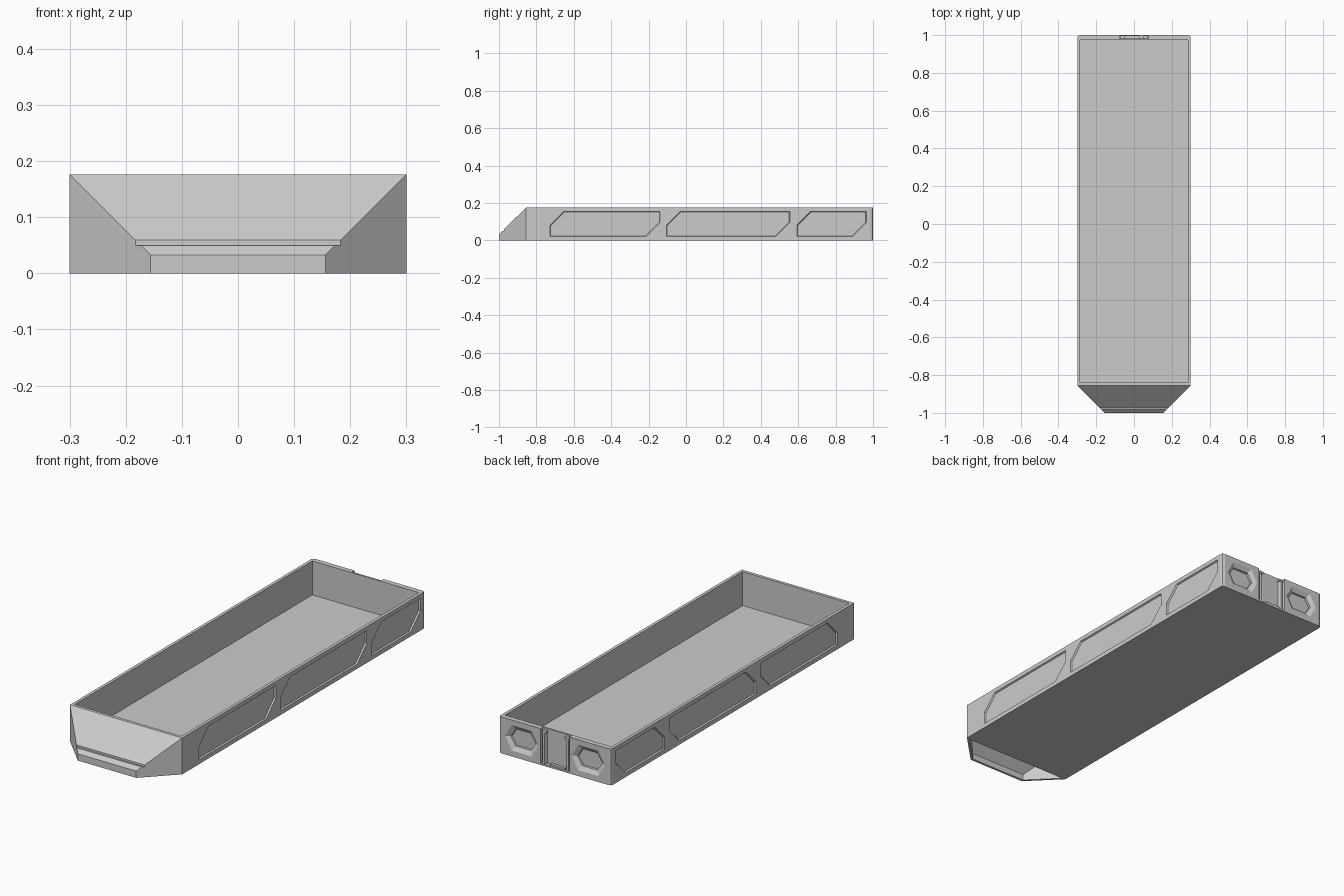
import bpy, bmesh

if "Cube" in bpy.data.objects:
    bpy.data.objects.remove(bpy.data.objects["Cube"])


def loft(name, ring_a, ring_b):
    """Closed solid between two rings with equal point counts."""
    bm = bmesh.new()
    a = [bm.verts.new(p) for p in ring_a]
    b = [bm.verts.new(p) for p in ring_b]
    n = len(a)
    bm.faces.new(a)
    bm.faces.new(b[::-1])
    for i in range(n):
        j = (i + 1) % n
        bm.faces.new((a[j], a[i], b[i], b[j]))
    bmesh.ops.recalc_face_normals(bm, faces=bm.faces)
    me = bpy.data.meshes.new(name)
    bm.to_mesh(me)
    bm.free()
    ob = bpy.data.objects.new(name, me)
    bpy.context.collection.objects.link(ob)
    return ob


def box(name, x0, x1, y0, y1, z0, z1):
    ring = [(x0, y0), (x1, y0), (x1, y1), (x0, y1)]
    return loft(name, [(x, y, z0) for x, y in ring], [(x, y, z1) for x, y in ring])


def cut(target, cutter):
    mod = target.modifiers.new("cut", 'BOOLEAN')
    mod.operation = 'DIFFERENCE'
    mod.solver = 'EXACT'
    mod.object = cutter
    bpy.context.view_layer.objects.active = target
    bpy.ops.object.modifier_apply(modifier=mod.name)
    bpy.data.objects.remove(cutter)


H, FRONT = 0.176, -0.855

# tray body with chamfered rear corners
outline = [(-0.3, FRONT), (0.3, FRONT), (0.3, 0.986), (0.296, 0.996), (0.286, 1),
           (-0.286, 1), (-0.296, 0.996), (-0.3, 0.986)]
tray = loft("tray", [(x, y, 0) for x, y in outline], [(x, y, H) for x, y in outline])
cut(tray, box("interior_cutter", -0.285, 0.285, -0.84, 0.975, 0.012, 0.3))


# recessed side panels, clipped at the upper front and lower rear corners
def panel_ring(y0, y1, s, x, inset):
    a, b, z0, z1 = y0 + inset, y1 - inset, 0.019 + inset, 0.158 - inset
    c = 0.075 - inset * 0.4
    return [(s * x, y, z) for y, z in
            ((a, z0), (b - c, z0), (b, z0 + c), (b, z1), (a + c, z1), (a, z1 - c))]


for s in (-1, 1):
    for y0, y1 in ((-0.73, -0.137), (-0.107, 0.557), (0.59, 0.967)):
        cut(tray, loft("panel_cutter", panel_ring(y0, y1, s, 0.306, -0.001),
                       panel_ring(y0, y1, s, 0.293, 0.006)))


# hexagonal sockets in the rear wall
def hex_ring(cx, w, h, y):
    return [(cx + x, y, 0.09 + z) for x, z in
            ((-w, 0), (-w * 0.6, h), (w * 0.6, h), (w, 0), (w * 0.6, -h), (-w * 0.6, -h))]


for cx in (-0.178, 0.178):
    cut(tray, loft("socket_cutter", hex_ring(cx, 0.091, 0.063, 1.001),
                   hex_ring(cx, 0.067, 0.042, 0.988)))
    cut(tray, loft("socket_floor_cutter", hex_ring(cx, 0.067, 0.042, 0.992),
                   hex_ring(cx, 0.065, 0.04, 0.979)))

# latch channel in the rear wall, with rails, caps and a foot
cut(tray, box("channel_cutter", -0.078, 0.078, 0.983, 1.1, 0.008, 0.3))
for s, side in ((-1, "left"), (1, "right")):
    rail = [(s * 0.052, 0.981), (s * 0.064, 0.981), (s * 0.07, 0.996), (s * 0.058, 0.996)]
    loft(side + "_latch_rail", [(x, y, 0.006) for x, y in rail],
         [(x, y, 0.160) for x, y in rail])
    x0, x1 = sorted((s * 0.05, s * 0.072))
    box(side + "_rail_cap", x0, x1, 0.981, 0.998, 0.158, 0.168)
box("latch_foot", -0.05, 0.03, 0.981, 0.997, 0.006, 0.016)


# hollow sloped nose, open underneath
def nose_ring(y, x, z0, z1):
    return [(-x, y, z0), (x, y, z0), (x, y, z1), (-x, y, z1)]


nose = loft("nose", nose_ring(FRONT, 0.3, 0, H), nose_ring(-1, 0.156, 0, 0.033))
cut(nose, loft("nose_cutter", nose_ring(FRONT - 0.003, 0.283, -0.02, 0.159),
               nose_ring(-0.988, 0.153, -0.02, 0.029)))
# stepped ledge across the nose slope
step = [(-0.9735, 0.0595), (-0.9735, 0.050), (-0.99, 0.050), (-0.99, 0.0595)]
cut(nose, loft("ledge_cutter", [(-0.25, y, z) for y, z in step],
               [(0.25, y, z) for y, z in step]))
